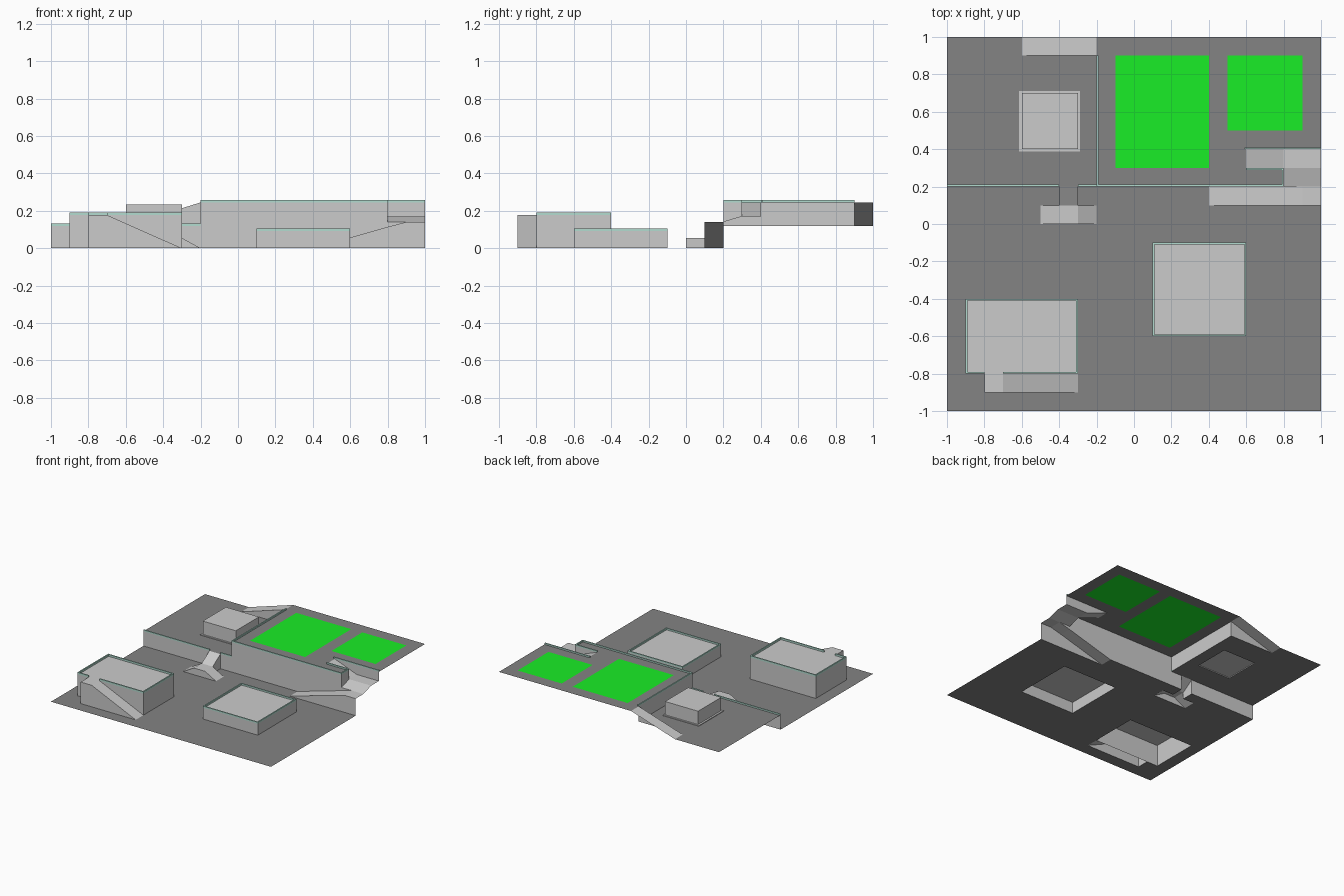
import bpy
from mathutils import Vector

if "Cube" in bpy.data.objects:
    bpy.data.objects.remove(bpy.data.objects["Cube"])


def material(name, rgb):
    m = bpy.data.materials.new(name)
    m.diffuse_color = (*rgb, 1)
    m.use_nodes = True
    m.node_tree.nodes["Principled BSDF"].inputs["Base Color"].default_value = m.diffuse_color
    return m


PAVING = material("paving", (0.23, 0.23, 0.23))
GRASS = material("grass", (0.01, 0.85, 0.02))
TRIM = material("trim", (0.45, 0.72, 0.63))
UP, FRONT, BACK = (0, 0, 1), (0, -1, 0), (0, 1, 0)
LEFT, RIGHT = (-1, 0, 0), (1, 0, 0)


def surface(name, faces, mat=None):
    """Open sheet from (points, outward direction) pairs."""
    verts, polys = [], []
    for pts, out in faces:
        p = [Vector(v) for v in pts]
        n = sum((p[i].cross(p[(i + 1) % len(p)]) for i in range(len(p))), Vector())
        if n.dot(Vector(out)) < 0:
            p.reverse()
        polys.append(range(len(verts), len(verts) + len(p)))
        verts += p
    me = bpy.data.meshes.new(name)
    me.from_pydata(verts, [], [list(f) for f in polys])
    if mat:
        me.materials.append(mat)
    ob = bpy.data.objects.new(name, me)
    bpy.context.collection.objects.link(ob)
    return ob


def flat(x0, x1, y0, y1, z):
    return ([(x0, y0, z), (x1, y0, z), (x1, y1, z), (x0, y1, z)], UP)


def wall_x(profile, y, out):
    """Wall at constant y from (x, z) points."""
    return ([(x, y, z) for x, z in profile], out)


def wall_y(profile, x, out):
    """Wall at constant x from (y, z) points."""
    return ([(x, y, z) for y, z in profile], out)


def ramp_x(profile, y0, y1):
    """Walking surface following (x, z) points across a strip in y."""
    return [([(a, y0, za), (b, y0, zb), (b, y1, zb), (a, y1, za)], UP)
            for (a, za), (b, zb) in zip(profile, profile[1:])]


def box(x0, x1, y0, y1, z0, z1):
    px = [(x0, z0), (x1, z0), (x1, z1), (x0, z1)]
    py = [(y0, z0), (y1, z0), (y1, z1), (y0, z1)]
    return [flat(x0, x1, y0, y1, z1), wall_x(px, y0, FRONT), wall_x(px, y1, BACK),
            wall_y(py, x0, LEFT), wall_y(py, x1, RIGHT)]


def plate(name, x0, x1, y0, y1, z, holes, mat):
    """Level sheet with rectangular openings."""
    xs = sorted({x0, x1, *(v for h in holes for v in h[:2])})
    ys = sorted({y0, y1, *(v for h in holes for v in h[2:])})
    cells = []
    for a, b in zip(xs, xs[1:]):
        for c, d in zip(ys, ys[1:]):
            mx, my = (a + b) / 2, (c + d) / 2
            if not any(h[0] < mx < h[1] and h[2] < my < h[3] for h in holes):
                cells.append(flat(a, b, c, d, z))
    return surface(name, cells, mat)


MID, TOP, CURB, T = 0.12, 0.245, 0.012, 0.01
hall = (-0.9, -0.3, -0.8, -0.4)
pavilion = (0.1, 0.6, -0.6, -0.1)
hut = (-0.6, -0.3, 0.4, 0.7)
lawns = [(-0.1, 0.4, 0.3, 0.9), (0.5, 0.9, 0.5, 0.9)]

# Three paved levels
plate("lower_ground", -1, 1, -1, 0.2, 0,
      [hall, pavilion, (-0.8, -0.3, -0.9, -0.8), (-0.5, -0.2, 0, 0.1),
       (-0.4, -0.3, 0.1, 0.2), (0.4, 1, 0.1, 0.2)], PAVING)
plate("middle_terrace", -1, -0.2, 0.2, 1, MID, [hut, (-0.6, -0.2, 0.9, 1)], PAVING)
plate("upper_terrace", -0.2, 1, 0.2, 1, TOP,
      lawns + [(0.8, 1, 0.2, 0.4), (0.6, 0.8, 0.3, 0.4)], PAVING)
for i, r in enumerate(lawns):
    surface(f"lawn_{i + 1}", [flat(*r, TOP)], GRASS)

# Retaining walls
surface("retaining_walls", [
    wall_x([(-1, 0), (-0.4, 0), (-0.4, MID), (-1, MID)], 0.2, FRONT),
    wall_x([(-0.3, 0), (-0.2, 0), (-0.2, MID), (-0.3, MID)], 0.2, FRONT),
    wall_x([(-0.2, 0), (0.4, 0), (0.8, 0.114), (0.8, TOP), (-0.2, TOP)], 0.2, FRONT),
    wall_y([(0.2, MID), (0.9, MID), (0.9, TOP), (0.2, TOP)], -0.2, LEFT)])

# Curbs along terrace edges
for i, (a, b, c, d, z) in enumerate([
        (-1, -0.4, 0.2, 0.2 + T, MID), (-0.3, -0.2, 0.2, 0.2 + T, MID),
        (-0.2, 0.8, 0.2, 0.2 + T, TOP), (-0.2, -0.2 + T, 0.2 + T, 0.9, TOP),
        (0.8 - T, 0.8, 0.2 + T, 0.3, TOP), (0.6, 0.8 - T, 0.3 - T, 0.3, TOP),
        (0.59, 1, 0.4, 0.4 + T, TOP)]):
    surface(f"curb_{i + 1}", box(a, b, c, d, z, z + CURB), TRIM)


# Flat-roofed buildings with parapets; gap opens the front parapet
def building(name, r, z0, z1, h=0, gap=None):
    x0, x1, y0, y1 = r
    surface(name, box(*r, z0, z1))
    if h:
        fronts = [(x0, gap[0]), (gap[1], x1)] if gap else [(x0, x1)]
        rails = [(a, b, y0, y0 + T) for a, b in fronts]
        rails += [(x0, x1, y1 - T, y1), (x0, x0 + T, y0 + T, y1 - T),
                  (x1 - T, x1, y0 + T, y1 - T)]
        surface(name + "_parapet",
                [f for q in rails for f in box(*q, z1, z1 + h)], TRIM)


building("hall", hall, 0, 0.177, 0.015, (-0.8, -0.7))
building("pavilion", pavilion, 0, 0.093, 0.013)
building("hut", hut, MID, 0.235)
surface("hut_plinth", box(-0.615, -0.29, 0.388, 0.712, MID, MID + 0.006))

# Hall side ramp with landing
p = [(-0.8, 0.177), (-0.7, 0.177), (-0.5, 0.0885), (-0.3, 0)]
surface("hall_ramp", ramp_x(p, -0.9, -0.8) + [
    wall_x([(-0.8, 0)] + p, -0.9, FRONT),
    wall_y([(-0.9, 0), (-0.8, 0), (-0.8, 0.177), (-0.9, 0.177)], -0.8, LEFT)])

# Double ramp up to the middle terrace
p = [(-0.5, 0), (-0.4, 0.055), (-0.3, 0.055), (-0.2, 0)]
side = [(0.1, 0), (0.2, 0), (0.2, MID), (0.1, 0.055)]
surface("double_ramp", ramp_x(p, 0, 0.1) + [
    wall_x(p, 0, FRONT), wall_x(p[:2] + [(-0.4, 0)], 0.1, BACK),
    wall_x(p[2:] + [(-0.3, 0)], 0.1, BACK),
    wall_y(side, -0.4, LEFT), wall_y(side, -0.3, RIGHT),
    ([(-0.4, 0.1, 0.055), (-0.3, 0.1, 0.055), (-0.3, 0.2, MID), (-0.4, 0.2, MID)], UP)])

# Rear ramp between the terraces
p = [(-0.6, MID), (-0.4, (MID + TOP) / 2), (-0.2, TOP)]
surface("rear_ramp", ramp_x(p, 0.9, 1) + [wall_x(p + [(-0.2, MID)], 0.9, FRONT)])

# Switchback ramp to the upper terrace
L1, L2 = 0.14, 0.17
low = [(0.4, 0), (0.8, 0.114), (0.9, L1), (1, L1)]
high = [(0.6, TOP), (0.7, (TOP + L2) / 2), (0.8, L2), (1, L2)]
surface("switchback_ramp", ramp_x(low, 0.1, 0.2) + ramp_x(high, 0.3, 0.4) + [
    wall_x(low + [(1, 0)], 0.1, FRONT),
    wall_x([(0.8, 0.114), (0.9, L1), (0.8, L1)], 0.2, FRONT),
    ([(0.8, 0.2, L1), (1, 0.2, L1), (1, 0.3, L2), (0.8, 0.3, L2)], UP),
    wall_y([(0.2, L1), (0.3, L2), (0.3, TOP), (0.2, TOP)], 0.8, RIGHT),
    wall_x([(0.6, TOP), (0.8, L2), (0.8, TOP)], 0.3, BACK),
    wall_x([(0.6, TOP), (0.8, L2), (1, L2), (1, TOP)], 0.4, FRONT)])
